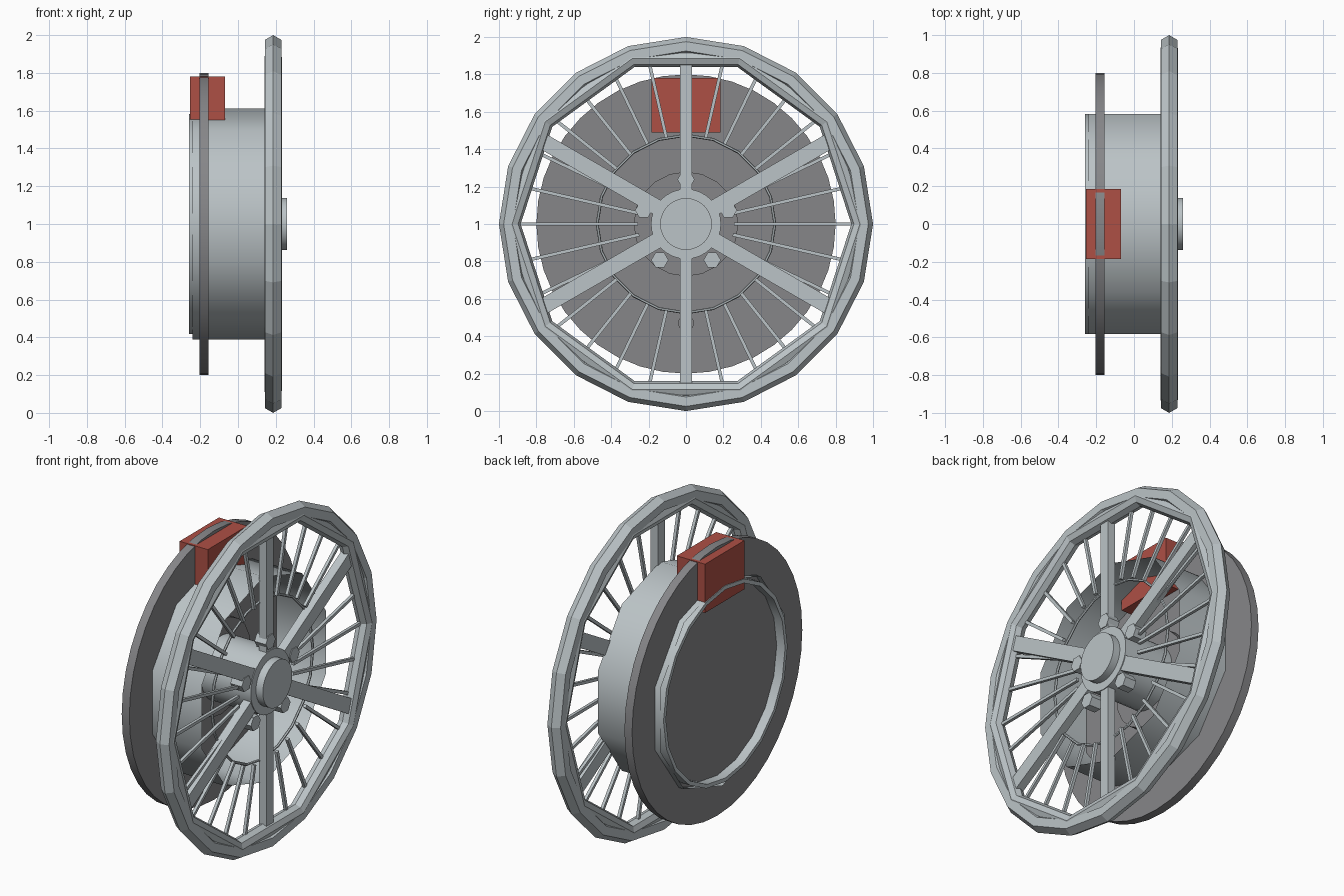
import bpy, bmesh
from math import sin, cos, pi, radians
from mathutils import Matrix, Vector

cube = bpy.data.objects.get("Cube")
if cube:
    bpy.data.objects.remove(cube, do_unlink=True)


def material(name, rgb):
    m = bpy.data.materials.new(name)
    m.use_nodes = True
    m.diffuse_color = (*rgb, 1)
    m.node_tree.nodes["Principled BSDF"].inputs["Base Color"].default_value = (*rgb, 1)
    return m


silver = material("silver", (0.50, 0.55, 0.57))
iron = material("dark_iron", (0.24, 0.24, 0.25))
red = material("caliper_red", (0.42, 0.08, 0.06))
CENTRE = Vector((0, 0, 1))


def finish(name, bm, mat, smooth=None):
    bmesh.ops.recalc_face_normals(bm, faces=bm.faces)
    mesh = bpy.data.meshes.new(name)
    bm.to_mesh(mesh)
    bm.free()
    mesh.materials.append(mat)
    obj = bpy.data.objects.new(name, mesh)
    bpy.context.collection.objects.link(obj)
    if smooth:
        bpy.ops.object.select_all(action='DESELECT')
        obj.select_set(True)
        bpy.context.view_layer.objects.active = obj
        bpy.ops.object.shade_smooth_by_angle(angle=radians(smooth))
    return obj


def lathe(name, profile, sides, mat, phase=0, loop=False, caps=False, smooth=None):
    """Spin (x, radius) points around the axle; phase counts in steps from the top."""
    bm = bmesh.new()
    rings = []
    for i in range(sides):
        a = 2 * pi * (i + phase) / sides
        rings.append([bm.verts.new((x, r * sin(a), 1 + r * cos(a))) for x, r in profile])
    n = len(profile)
    for i, ring in enumerate(rings):
        nxt = rings[(i + 1) % sides]
        for j in range(n if loop else n - 1):
            k = (j + 1) % n
            bm.faces.new((ring[j], ring[k], nxt[k], nxt[j]))
    if caps:
        bm.faces.new([r[0] for r in rings])
        bm.faces.new([r[-1] for r in rings])
    return finish(name, bm, mat, smooth)


def hoop(name, x, major, minor, sides, section, mat, phase=0):
    pts = [(x + minor * sin(2 * pi * j / section), major + minor * cos(2 * pi * j / section))
           for j in range(section)]
    return lathe(name, pts, sides, mat, phase, loop=True)


def spoke(name, angle, x, inner, outer, depth, width, mat):
    bm = bmesh.new()
    spin = Matrix.Translation(CENTRE) @ Matrix.Rotation(-angle, 4, 'X')
    place = Matrix.Translation((x, 0, (inner + outer) / 2))
    size = Matrix.Diagonal((depth, width, outer - inner, 1))
    bmesh.ops.create_cube(bm, size=1, matrix=spin @ place @ size)
    return finish(name, bm, mat)


def stud(name, angle, radius, x0, x1, size, sides, mat):
    bm = bmesh.new()
    spot = CENTRE + Vector(((x0 + x1) / 2, radius * sin(angle), radius * cos(angle)))
    turn = Matrix.Translation(spot) @ Matrix.Rotation(pi / 2, 4, 'Y')
    bmesh.ops.create_cone(bm, cap_ends=True, segments=sides, radius1=size, radius2=size,
                          depth=x1 - x0, matrix=turn @ Matrix.Rotation(pi / 2, 4, 'Z')
                          @ Matrix.Rotation(pi / 2, 4, 'Z'))
    return finish(name, bm, mat)


# Faceted outer rim with a coarser inner ring
hoop("outer_rim", 0.186, 0.95, 0.05, 20, 6, silver)
hoop("inner_rim", 0.186, 0.93, 0.046, 10, 8, silver, phase=0.5)

# Open ten-sided barrel and the lip behind the disc
lathe("barrel", [(-0.24, 0.612), (0.17, 0.612)], 10, silver, smooth=50)
lathe("barrel_back_lip", [(-0.26, 0.583), (-0.26, 0.56), (-0.19, 0.56), (-0.19, 0.583)],
      20, silver, loop=True, smooth=30)

# Brake disc and caliper
lathe("brake_disc", [(-0.205, 0.8), (-0.155, 0.8)], 40, iron, caps=True, smooth=30)
bm = bmesh.new()
bmesh.ops.create_cube(bm, size=1, matrix=Matrix.Translation((-0.162, 0, 1.635))
                      @ Matrix.Diagonal((0.186, 0.37, 0.29, 1)))
finish("brake_caliper", bm, red)

# Hub, backing plate and centre cap
lathe("hub_plate", [(-0.17, 0.28), (-0.11, 0.28)], 20, iron, caps=True, smooth=30)
lathe("hub", [(-0.15, 0.187), (0.215, 0.187)], 32, silver, caps=True, smooth=30)
lathe("centre_cap", [(0.2, 0.138), (0.26, 0.138)], 32, silver, caps=True, smooth=30)

# Six wide spokes, the sloping ones a little broader
for i in range(6):
    spoke(f"wide_spoke_{i + 1}", i * pi / 3, 0.185, 0.15, 0.91, 0.05,
          0.085 if i % 3 else 0.065, silver)

# Thin spokes, reaching further in near the horizontal, and their hoop
for i in range(28):
    a = 2 * pi * i / 28
    if i % 14:
        inner = 0.475 if abs(cos(a)) > 0.5 else 0.257
        spoke(f"thin_spoke_{i}", a, 0.18, inner, 0.91, 0.018, 0.018, silver)
hoop("spoke_hoop", 0.16, 0.475, 0.008, 20, 6, silver)

# Five hexagonal lug nuts and the valve
for i in range(5):
    stud(f"lug_nut_{i + 1}", 2 * pi * i / 5, 0.238, 0.14, 0.215, 0.046, 6, silver)
stud("valve", pi, 0.53, -0.17, -0.12, 0.043, 12, iron)
